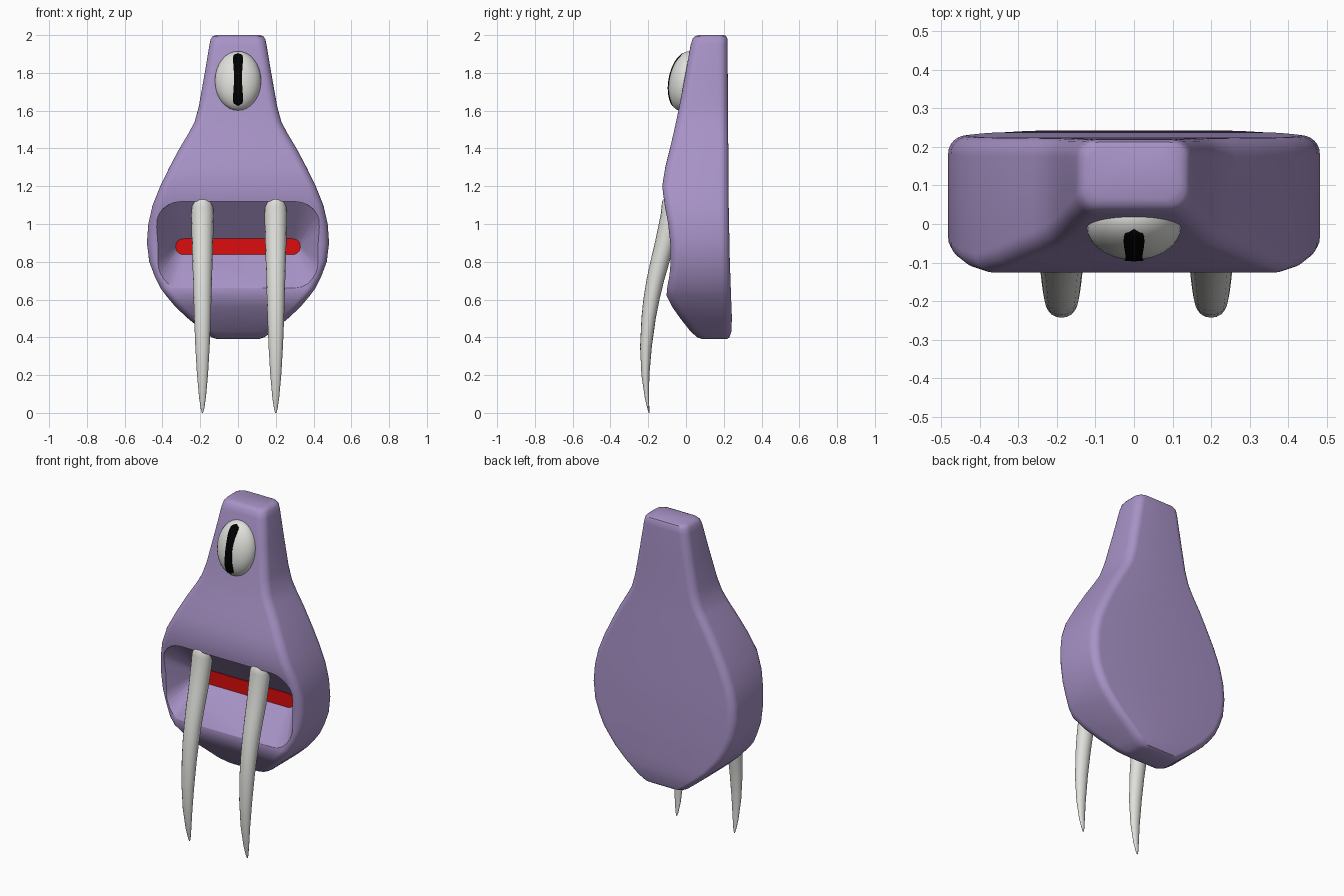
import bpy, bmesh, math
from mathutils import Matrix, Vector

if "Cube" in bpy.data.objects:
    bpy.data.objects.remove(bpy.data.objects["Cube"])


def material(name, rgb):
    m = bpy.data.materials.new(name)
    m.diffuse_color = (*rgb, 1)
    m.use_nodes = True
    m.node_tree.nodes["Principled BSDF"].inputs["Base Color"].default_value = m.diffuse_color
    return m


PURPLE = material("purple skin", (0.39, 0.29, 0.57))
IVORY = material("ivory white", (0.74, 0.74, 0.71))
RED = material("mouth red", (0.72, 0.004, 0.004))
BLACK = material("pupil black", (0.0, 0.0, 0.0))


def round_rect(u0, u1, v0, v1, r, n=6):
    """Closed rounded rectangle as (u, v) points."""
    r = min(r, (u1 - u0) / 2 - 0.001, (v1 - v0) / 2 - 0.001)
    pts = []
    corners = ((u1 - r, v1 - r), (u0 + r, v1 - r), (u0 + r, v0 + r), (u1 - r, v0 + r))
    for k, (cu, cv) in enumerate(corners):
        for i in range(n + 1):
            a = math.pi / 2 * (k + i / n)
            pts.append((cu + r * math.cos(a), cv + r * math.sin(a)))
    return pts


def finish(name, bm, mat, angle=35):
    bmesh.ops.recalc_face_normals(bm, faces=bm.faces)
    me = bpy.data.meshes.new(name)
    bm.to_mesh(me)
    bm.free()
    me.materials.append(mat)
    ob = bpy.data.objects.new(name, me)
    bpy.context.collection.objects.link(ob)
    smooth(ob, angle)
    return ob


def smooth(ob, angle):
    bpy.ops.object.select_all(action='DESELECT')
    ob.select_set(True)
    bpy.context.view_layer.objects.active = ob
    bpy.ops.object.shade_smooth_by_angle(angle=math.radians(angle))


def loft(name, rings, mat, angle=35):
    """Skin a list of equal-length point rings and cap both ends."""
    bm = bmesh.new()
    vs = [[bm.verts.new(p) for p in ring] for ring in rings]
    n = len(vs[0])
    for a, b in zip(vs, vs[1:]):
        for i in range(n):
            j = (i + 1) % n
            bm.faces.new((a[i], a[j], b[j], b[i]))
    bm.faces.new(vs[0])
    bm.faces.new(vs[-1])
    return finish(name, bm, mat, angle)


# Body: z, half width, front y, back y
BODY = [
    (0.39, 0.11, 0.09, 0.215), (0.40, 0.14, 0.06, 0.23), (0.43, 0.18, 0.025, 0.24),
    (0.50, 0.265, -0.03, 0.243), (0.56, 0.33, -0.072, 0.241), (0.62, 0.38, -0.103, 0.238),
    (0.66, 0.41, -0.1, 0.237), (0.72, 0.44, -0.09, 0.235), (0.80, 0.47, -0.082, 0.232),
    (0.90, 0.482, -0.083, 0.23), (1.00, 0.475, -0.095, 0.228), (1.10, 0.452, -0.113, 0.226),
    (1.20, 0.412, -0.126, 0.225), (1.30, 0.363, -0.11, 0.224), (1.40, 0.31, -0.085, 0.224),
    (1.48, 0.262, -0.066, 0.223), (1.54, 0.23, -0.053, 0.223), (1.62, 0.208, -0.036, 0.222),
    (1.80, 0.176, -0.002, 0.221), (1.95, 0.151, 0.025, 0.22), (1.98, 0.144, 0.035, 0.219),
    (1.994, 0.134, 0.048, 0.213), (2.0, 0.118, 0.065, 0.202),
]
body = loft("body", [[(x, y, z) for x, y in round_rect(-w, w, f, b, 0.048)]
                     for z, w, f, b in BODY], PURPLE)

# Mouth hollow: funnel from the lips back to a narrow slot
SLOT = (-0.33, 0.33, 0.838, 0.922, 0.041)
LIPS = (-0.435, 0.435, 0.662, 1.118, 0.13)
cutter = loft("mouth_cutter", [[(x, y, z) for x, z in round_rect(*shape)]
              for y, shape in ((-0.3, LIPS), (-0.1, LIPS), (0.07, SLOT))], PURPLE)
cutter.hide_render = True
mod = body.modifiers.new("mouth", 'BOOLEAN')
mod.operation = 'DIFFERENCE'
mod.solver = 'EXACT'
mod.object = cutter
bpy.context.view_layer.objects.active = body
bpy.ops.object.modifier_apply(modifier="mouth")
bpy.data.objects.remove(cutter)
smooth(body, 35)

# Red plate at the back of the mouth
loft("mouth_plate", [[(x, y, z) for x, z in round_rect(*SLOT)] for y in (0.064, 0.072)], RED)

# Tusks: z, centre y, x radius, y radius
TUSK = [
    (1.13, -0.10, 0.025, 0.02), (1.12, -0.09, 0.043, 0.036), (1.09, -0.08, 0.056, 0.05),
    (1.05, -0.078, 0.06, 0.056), (0.9, -0.11, 0.056, 0.055), (0.8, -0.138, 0.053, 0.051),
    (0.7, -0.163, 0.05, 0.047), (0.6, -0.183, 0.047, 0.043), (0.5, -0.198, 0.044, 0.038),
    (0.35, -0.212, 0.038, 0.031), (0.2, -0.215, 0.029, 0.021), (0.08, -0.207, 0.018, 0.011),
    (0.02, -0.199, 0.009, 0.005), (0.0, -0.196, 0.003, 0.002),
]
for side, cx in (("left", -0.188), ("right", 0.2)):
    rings = [[(cx + rx * math.cos(i * math.pi / 8), y + ry * math.sin(i * math.pi / 8), z)
              for i in range(16)] for z, y, rx, ry in TUSK]
    loft(side + "_tusk", rings, IVORY, 50)

# Eye: flattened ball leaning with the forehead
RX, RY, RZ = 0.123, 0.085, 0.16
EYE = Matrix.Translation((0, -0.005, 1.757)) @ Matrix.Rotation(math.radians(-11), 4, 'X')
bm = bmesh.new()
bmesh.ops.create_uvsphere(bm, u_segments=28, v_segments=16, radius=1,
                          matrix=EYE @ Matrix.Diagonal((RX, RY, RZ, 1)))
finish("eye", bm, IVORY, 60)

# Pupil: thin pinched strip draped over the eye
bm = bmesh.new()
rows = []
for i in range(25):
    t = -1 + i / 12
    z = 0.143 * t
    half = (0.021 + 0.012 * t * t) * math.sqrt(max(0.0, 1 - abs(t) ** 8)) + 0.0005
    row = []
    for k in range(7):
        x = half * (k / 3 - 1)
        y = -RY * math.sqrt(max(0.0, 1 - (x / RX) ** 2 - (z / RZ) ** 2)) - 0.003
        row.append(bm.verts.new(EYE @ Vector((x, y, z))))
    rows.append(row)
for a, b in zip(rows, rows[1:]):
    for k in range(6):
        bm.faces.new((a[k], a[k + 1], b[k + 1], b[k]))
back = bmesh.ops.extrude_face_region(bm, geom=bm.faces[:])
bmesh.ops.translate(bm, vec=(0, 0.006, 0),
                    verts=[g for g in back["geom"] if isinstance(g, bmesh.types.BMVert)])
finish("pupil", bm, BLACK, 60)
